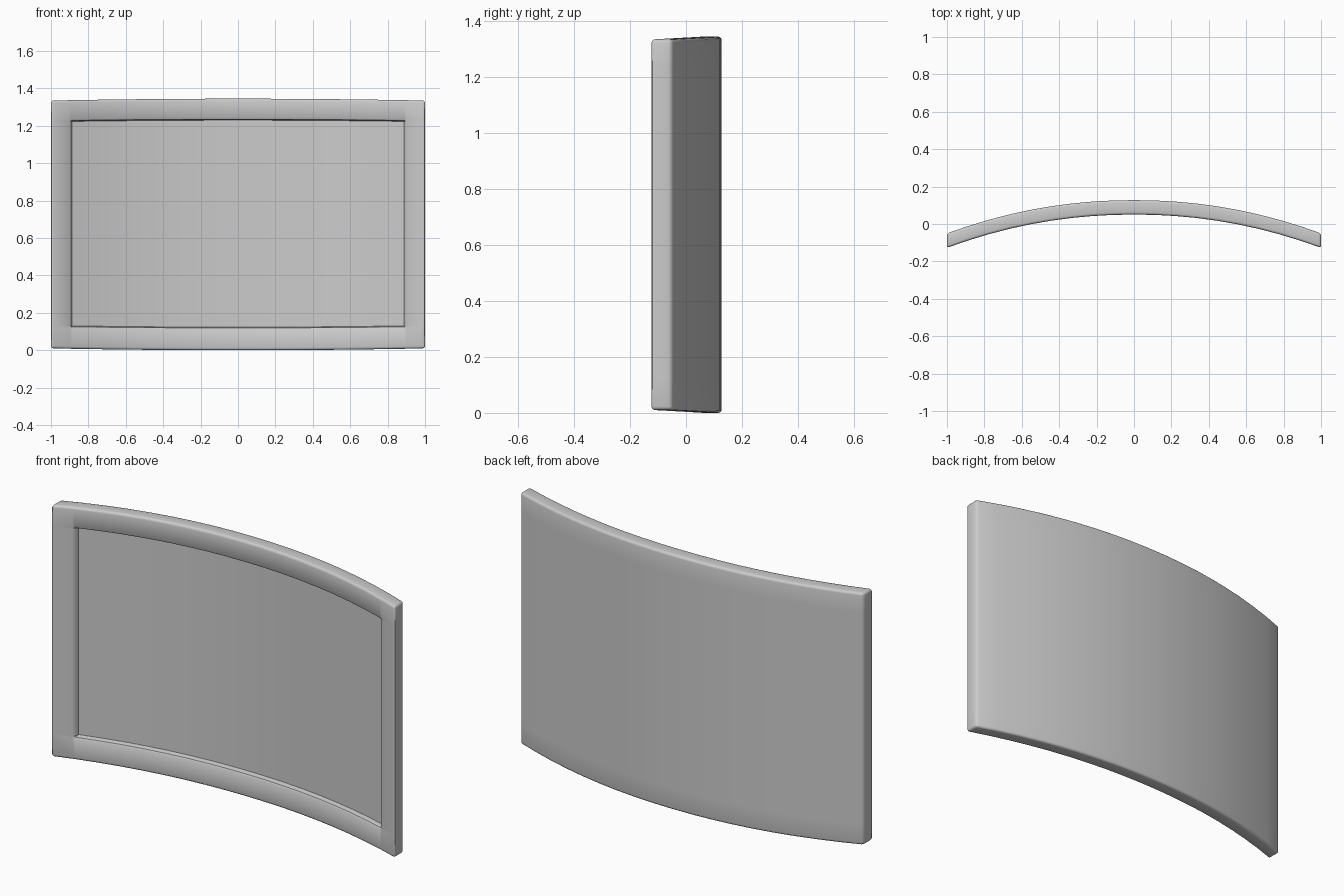
import bpy, bmesh, math
from mathutils import Vector

if "Cube" in bpy.data.objects:
    bpy.data.objects.remove(bpy.data.objects["Cube"])

HEIGHT, THICK = 1.345, 0.077
Z_MID = HEIGHT / 2 + 0.003
HALF_X, HALF_Z, REC_Z = 0.9, 0.565, 0.68      # recess opening
LIP = [(0.0, 0.0), (0.007, 0.005), (0.012, 0.03)]  # inset, depth

grey = bpy.data.materials.new("plain grey")
grey.diffuse_color = (0.6, 0.6, 0.6, 1)
grey.use_nodes = True
grey.node_tree.nodes["Principled BSDF"].inputs["Base Color"].default_value = grey.diffuse_color

# flat slab with softly rounded outer edges
bm = bmesh.new()
bmesh.ops.create_cube(bm, size=1)
for v in bm.verts:
    v.co = Vector((v.co.x * 2, v.co.y * THICK, v.co.z * HEIGHT + Z_MID))
bmesh.ops.bevel(bm, geom=bm.edges[:], offset=0.013, segments=3,
                profile=0.5, affect='EDGES')


def cut(co, no):
    bmesh.ops.bisect_plane(bm, geom=bm.verts[:] + bm.edges[:] + bm.faces[:],
                           dist=1e-5, plane_co=co, plane_no=no)


# cuts for the recess border and the curve
for inset, _ in LIP:
    for s in (-1, 1):
        cut((s * (HALF_X - inset), 0, 0), (1, 0, 0))
        cut((0, 0, REC_Z + s * (HALF_Z - inset)), (0, 0, 1))
inner = HALF_X - LIP[-1][0]
SEGS = 16
for i in range(1, SEGS):
    cut((-inner + 2 * inner * i / SEGS, 0, 0), (1, 0, 0))


def depth(x, z):
    d = min(HALF_X - abs(x), HALF_Z - abs(z - REC_Z))
    result = 0.0
    for inset, value in LIP:
        if d >= inset - 1e-4:
            result = value
    return result


# sink the screen area, then bend the panel and taper its ends slightly
for v in bm.verts:
    x, y, z = v.co
    if y < -THICK / 2 + 1e-4:
        y += depth(x, z)
    y += 0.1275 - THICK / 2 - 0.178 * abs(x) ** 2.08
    z = Z_MID + (z - Z_MID) * (1 - 0.015 * x * x)
    v.co = (x, y, z)
bmesh.ops.recalc_face_normals(bm, faces=bm.faces[:])

# stand exactly on the ground
low = min(v.co.z for v in bm.verts)
for v in bm.verts:
    v.co.z -= low

mesh = bpy.data.meshes.new("curved_panel")
bm.to_mesh(mesh)
bm.free()
mesh.materials.append(grey)
panel = bpy.data.objects.new("curved_panel", mesh)
bpy.context.collection.objects.link(panel)

# smooth shading, crisp recess edges
bpy.context.view_layer.objects.active = panel
panel.select_set(True)
bpy.ops.object.shade_smooth_by_angle(angle=math.radians(40))
